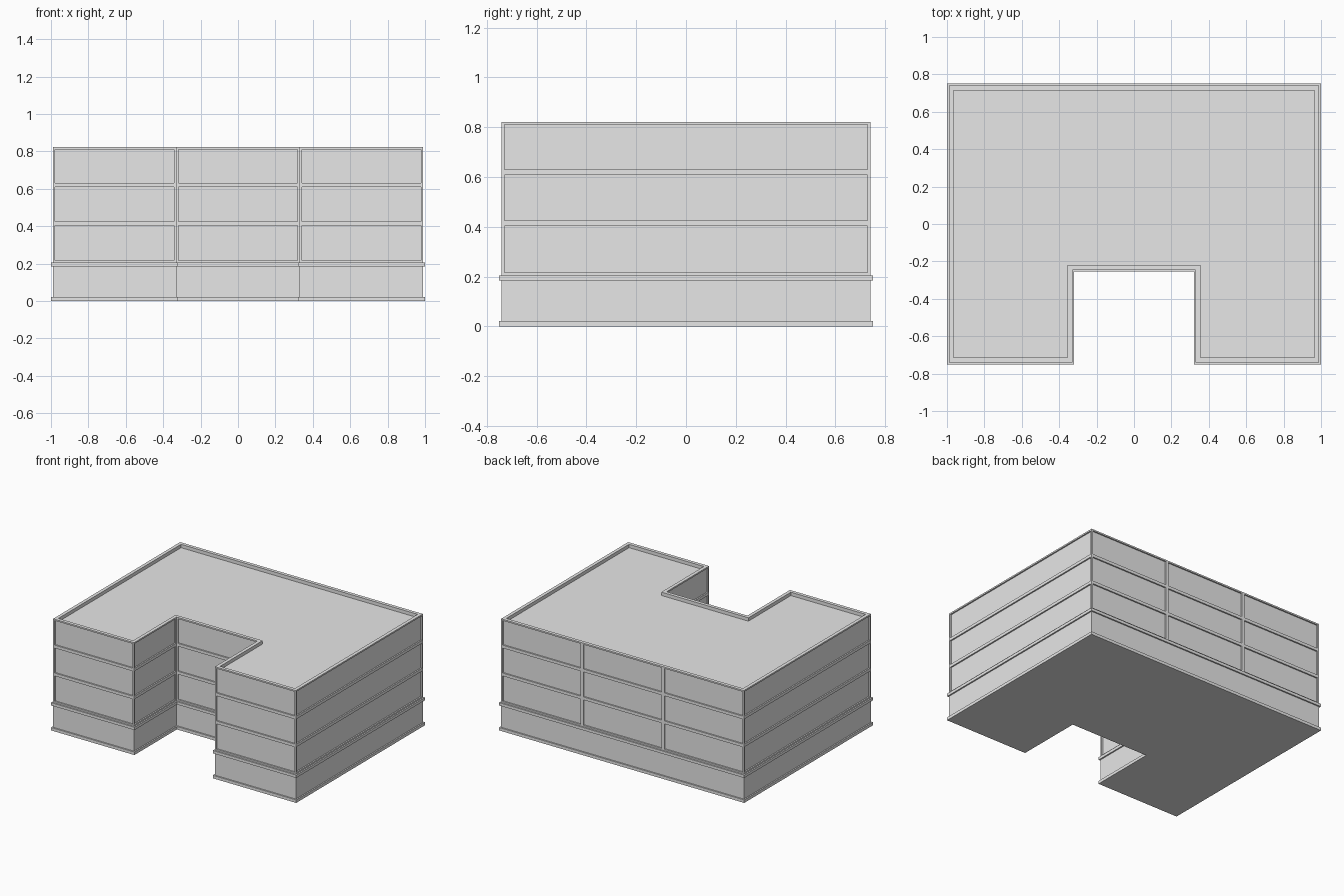
import bpy
import bmesh
from mathutils import Vector

cube = bpy.data.objects.get("Cube")
if cube:
    bpy.data.objects.remove(cube, do_unlink=True)

# One plain concrete grey
grey = bpy.data.materials.new("concrete_grey")
grey.use_nodes = True
colour = (0.8, 0.8, 0.8, 1.0)
grey.diffuse_color = colour
grey.node_tree.nodes["Principled BSDF"].inputs["Base Color"].default_value = colour

HALF_X, HALF_Y = 0.99, 0.74
NOTCH_X, NOTCH_Y = 0.33, -0.245
LEDGE = 0.01


def outline(grow):
    """U-shaped footprint, counter-clockwise, pushed outward by grow."""
    x, y, n = HALF_X + grow, HALF_Y + grow, NOTCH_X - grow
    right = [(n, NOTCH_Y - grow), (n, -y), (x, -y), (x, y), (NOTCH_X, y)]
    return right + [(-px, py) for px, py in reversed(right)]


# Wall section from the ground up: plinth, ground floor, ledge, three floors
section = [(LEDGE, 0), (LEDGE, 0.022), (0, 0.022), (0, 0.184), (LEDGE, 0.184),
           (LEDGE, 0.205), (0, 0.205), (0, 0.414), (0, 0.62), (0, 0.822)]

bm = bmesh.new()
rings = [[bm.verts.new((x, y, z)) for x, y in outline(grow)] for grow, z in section]
bm.faces.new(list(reversed(rings[0])))
roof = bm.faces.new(rings[-1])

panels = []
for level, (low, high) in enumerate(zip(rings, rings[1:])):
    for i in range(len(low)):
        j = (i + 1) % len(low)
        face = bm.faces.new((low[i], low[j], high[j], high[i]))
        if level >= 6:
            panels.append(face)
bm.normal_update()

# Recessed wall panels on the upper floors
bmesh.ops.inset_individual(bm, faces=panels, thickness=0.011, use_even_offset=True)
bm.normal_update()
for face in bmesh.ops.extrude_discrete_faces(bm, faces=panels)["faces"]:
    face.normal_update()
    bmesh.ops.translate(bm, verts=face.verts, vec=face.normal * -0.01)

# Sunken roof inside the parapet
bmesh.ops.inset_region(bm, faces=[roof], thickness=0.025, use_even_offset=True)
sunk = bmesh.ops.extrude_discrete_faces(bm, faces=[roof])["faces"][0]
bmesh.ops.translate(bm, verts=sunk.verts, vec=Vector((0, 0, -0.025)))

bmesh.ops.recalc_face_normals(bm, faces=bm.faces)
mesh = bpy.data.meshes.new("building")
bm.to_mesh(mesh)
bm.free()
mesh.materials.append(grey)
building = bpy.data.objects.new("building", mesh)
bpy.context.collection.objects.link(building)
